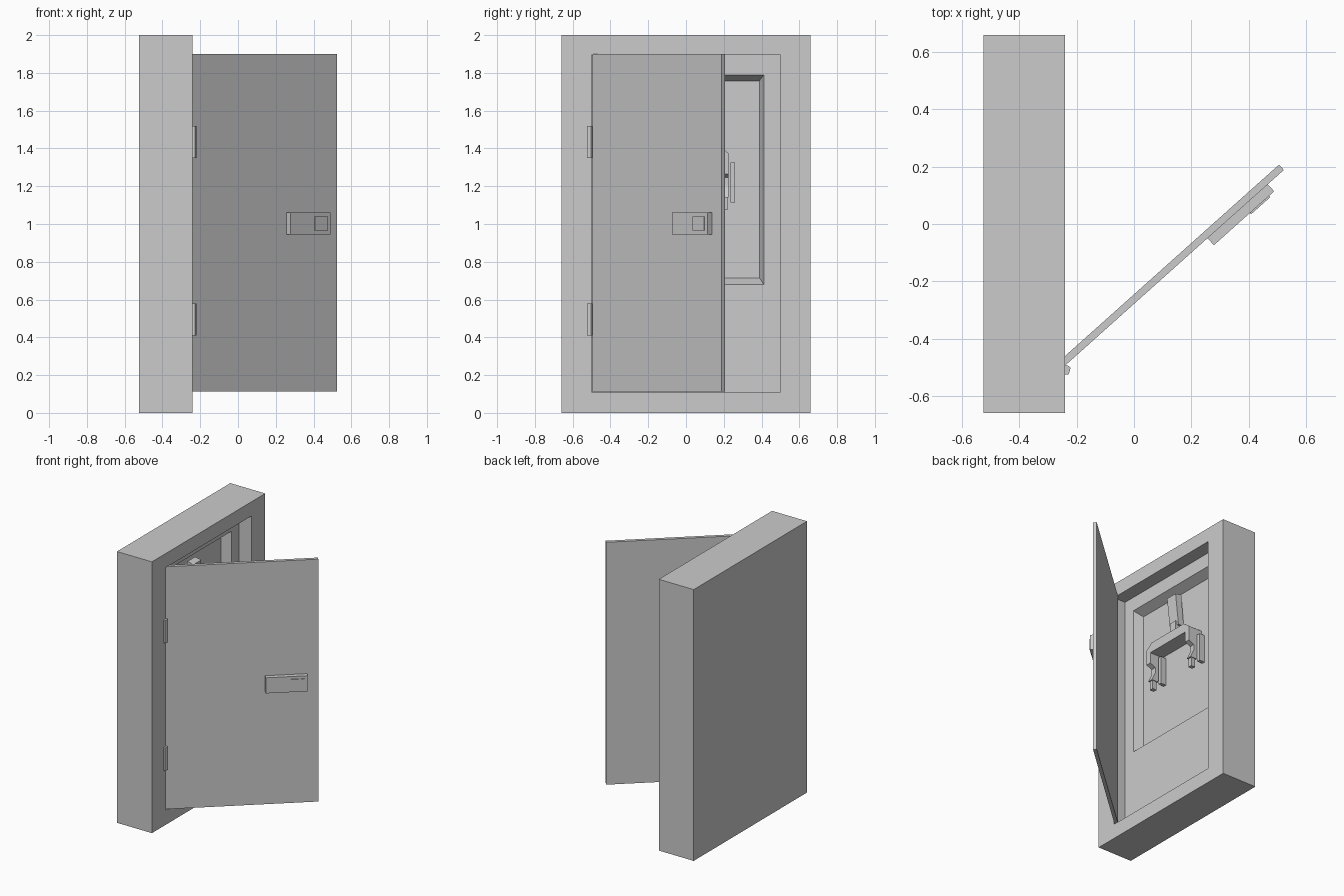
import bpy, bmesh, math
from mathutils import Matrix, Vector

if "Cube" in bpy.data.objects:
    bpy.data.objects.remove(bpy.data.objects["Cube"])


def finish(name, bm, matrix=None):
    bmesh.ops.recalc_face_normals(bm, faces=bm.faces)
    if matrix:
        bm.transform(matrix)
    me = bpy.data.meshes.new(name)
    bm.to_mesh(me)
    bm.free()
    ob = bpy.data.objects.new(name, me)
    bpy.context.collection.objects.link(ob)
    return ob


def box(name, lo, hi, matrix=None):
    bm = bmesh.new()
    lo, hi = Vector(lo), Vector(hi)
    size = hi - lo
    bmesh.ops.create_cube(bm, size=1, matrix=Matrix.Translation((lo + hi) / 2) @ Matrix.Diagonal((*size, 1)))
    return finish(name, bm, matrix)


def prism(name, outline, place, step):
    """Extrude a 2D outline; place maps each 2D point into space."""
    bm = bmesh.new()
    face = bm.faces.new([bm.verts.new(place(*p)) for p in outline])
    ext = bmesh.ops.extrude_face_region(bm, geom=[face])
    bmesh.ops.translate(bm, vec=step, verts=[g for g in ext["geom"] if isinstance(g, bmesh.types.BMVert)])
    return finish(name, bm)


# Cabinet: nested rectangles (x, half width, bottom, top) bridged back to front and in
rings = [
    (-0.525, 0.66, 0.0, 2.0), (-0.24, 0.66, 0.0, 2.0),
    (-0.24, 0.50, 0.11, 1.895), (-0.34, 0.50, 0.11, 1.895),
    (-0.34, 0.412, 0.68, 1.79), (-0.41, 0.388, 0.715, 1.757),
]
bm = bmesh.new()
loops = [[bm.verts.new((x, y, z)) for y, z in ((-w, b), (w, b), (w, t), (-w, t))] for x, w, b, t in rings]
for a, b in zip(loops, loops[1:]):
    for i in range(4):
        j = (i + 1) % 4
        bm.faces.new((a[i], a[j], b[j], b[i]))
bm.faces.new(loops[0])
bm.faces.new(loops[-1])
finish("cabinet", bm)

# Open door with its latch, built in door space (x along door, -y outward)
swing = Matrix.Translation((-0.245, -0.498, 0)) @ Matrix.Rotation(math.radians(41.8), 4, "Z")
box("door", (0, 0, 0.113), (1.03, 0.025, 1.9), swing)
box("latch_plate", (0.673, -0.033, 0.945), (0.955, 0, 1.06), swing)
box("latch_button", (0.842, -0.039, 0.965), (0.932, -0.03, 1.04), swing)

# Hinges
for i, z in enumerate((0.41, 1.35)):
    prism(f"hinge_{i + 1}",
          [(-0.245, -0.525), (-0.228, -0.525), (-0.221, -0.502), (-0.23, -0.494), (-0.245, -0.494)],
          lambda x, y, z=z: (x, y, z), (0, 0, 0.17))

# Switch crossbar with chamfered shoulders
prism("switch_crossbar",
      [(-0.17, 1.417), (0.17, 1.417), (0.225, 1.375), (0.225, 1.345), (-0.225, 1.345), (-0.225, 1.375)],
      lambda y, z: (-0.41, y, z), (0.11, 0, 0))

# Switch blades, feet and the contact block beside each
blade = [(-0.41, 1.35), (-0.30, 1.35), (-0.30, 1.265), (-0.345, 1.245), (-0.345, 1.205),
         (-0.315, 1.14), (-0.37, 1.14), (-0.385, 1.25), (-0.41, 1.27)]
for side, y in (("left", -0.205), ("right", 0.205)):
    prism(f"blade_{side}", blade, lambda x, z, y=y: (x, y - 0.02, z), (0, 0.04, 0))
    box(f"blade_foot_{side}", (-0.36, y - 0.015, 1.075), (-0.325, y + 0.015, 1.145))
    box(f"contact_{side}", (-0.41, y + 0.03, 1.115), (-0.365, y + 0.055, 1.325))

# Lever stem and outward-leaning grip
box("lever_stem", (-0.385, -0.03, 1.41), (-0.345, 0.03, 1.52))
prism("lever_grip", [(-0.405, 1.49), (-0.358, 1.49), (-0.332, 1.72), (-0.382, 1.73)],
      lambda x, z: (x, -0.045, z), (0, 0.09, 0))
